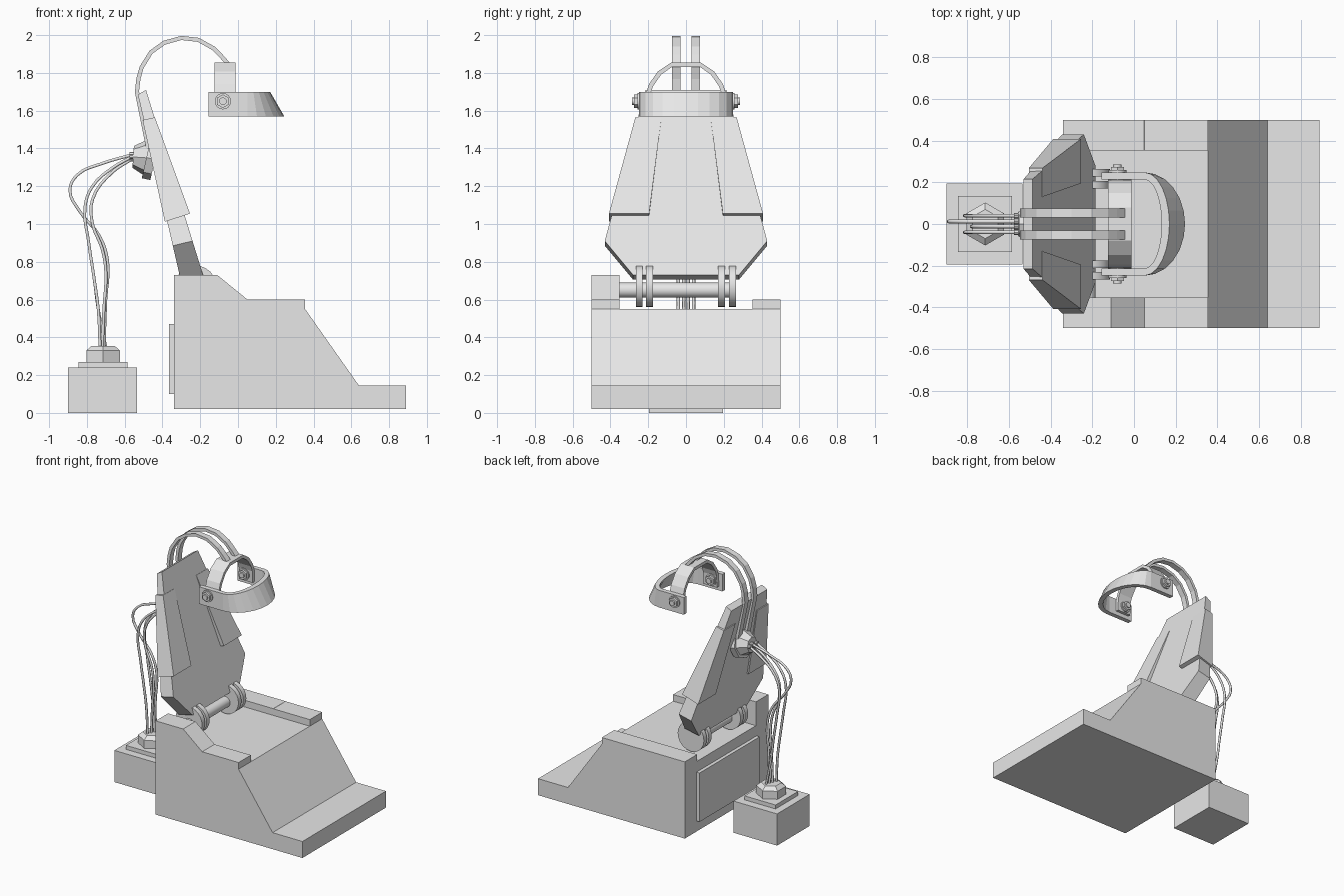
import bpy, bmesh, math
from mathutils import Vector

if "Cube" in bpy.data.objects:
    bpy.data.objects.remove(bpy.data.objects["Cube"], do_unlink=True)

grey = bpy.data.materials.new("light_grey")
grey.use_nodes = True
grey.diffuse_color = (0.8, 0.8, 0.8, 1)
grey.node_tree.nodes["Principled BSDF"].inputs["Base Color"].default_value = (0.8, 0.8, 0.8, 1)


def finish(name, bm, smooth=False):
    bmesh.ops.recalc_face_normals(bm, faces=bm.faces)
    mesh = bpy.data.meshes.new(name)
    bm.to_mesh(mesh)
    bm.free()
    mesh.materials.append(grey)
    ob = bpy.data.objects.new(name, mesh)
    bpy.context.collection.objects.link(ob)
    if smooth:
        activate(ob)
        bpy.ops.object.shade_smooth_by_angle(angle=math.radians(35))
    return ob


def activate(ob):
    bpy.ops.object.select_all(action='DESELECT')
    ob.select_set(True)
    bpy.context.view_layer.objects.active = ob


def loft(name, rings):
    """Closed solid through rings that have equal point counts."""
    bm = bmesh.new()
    vs = [[bm.verts.new(p) for p in ring] for ring in rings]
    for a, b in zip(vs, vs[1:]):
        for i in range(len(a)):
            j = (i + 1) % len(a)
            bm.faces.new((a[i], a[j], b[j], b[i]))
    bm.faces.new(vs[0])
    bm.faces.new(vs[-1])
    return finish(name, bm)


def box(name, x, y, z):
    return loft(name, [[(x[0], y[0], h), (x[1], y[0], h), (x[1], y[1], h), (x[0], y[1], h)] for h in z])


def rod(name, p0, p1, r0, r1=None, sides=24, smooth=True):
    p0, p1 = Vector(p0), Vector(p1)
    axis = p1 - p0
    bm = bmesh.new()
    bmesh.ops.create_cone(bm, cap_ends=True, segments=sides, radius1=r0,
                          radius2=r0 if r1 is None else r1, depth=axis.length)
    bm.transform(axis.to_track_quat('Z', 'Y').to_matrix().to_4x4())
    bmesh.ops.translate(bm, verts=bm.verts, vec=(p0 + p1) / 2)
    return finish(name, bm, smooth)


def strip(name, path, thick, place):
    """Flat bar following a 2D path; place(u, v) gives the two side points."""
    rings = []
    for i, p in enumerate(path):
        a, b = Vector(path[max(i - 1, 0)]), Vector(path[min(i + 1, len(path) - 1)])
        d = (b - a).normalized()
        n = Vector((-d.y, d.x)) * thick / 2
        outer, inner = place(*(Vector(p) + n)), place(*(Vector(p) - n))
        rings.append([outer[0], outer[1], inner[1], inner[0]])
    return loft(name, rings)


# Seat base: one profile, with the seat and the low armrest cut away
profile = [(-0.34, 0.02), (0.89, 0.02), (0.89, 0.145), (0.64, 0.145), (0.355, 0.55),
           (0.355, 0.60), (0.05, 0.60), (-0.11, 0.73), (-0.34, 0.73)]
base = loft("seat_base", [[(x, y, z) for x, z in profile] for y in (-0.5, 0.5)])
for cutter in (box("seat_cutter", (-1, 0.6), (-0.352, 0.352), (0.55, 1)),
               box("arm_cutter", (-1, 0.6), (0.3, 0.7), (0.601, 1))):
    cutter.hide_render = True
    activate(base)
    mod = base.modifiers.new("cut", 'BOOLEAN')
    mod.operation, mod.solver, mod.object = 'DIFFERENCE', 'EXACT', cutter
    bpy.ops.object.modifier_apply(modifier="cut")
    bpy.data.objects.remove(cutter, do_unlink=True)
box("rear_cover", (-0.366, -0.335), (-0.36, 0.36), (0.10, 0.47))

# Hinge
hx, hz = -0.225, 0.67
rod("hinge_bar", (hx, -0.36, 0.65), (hx, 0.26, 0.65), 0.04)
for y in (-0.248, -0.193, 0.188, 0.246):
    rod("hinge_disc", (hx, y - 0.018, hz), (hx, y + 0.018, hz), 0.11)

# Backrest panel
half = [(0.215, 1.71), (0.43, 0.91), (0.28, 0.73)]
outline = half + [(-y, z) for y, z in reversed(half)]
front = [(-0.487 + (1.71 - z) * 0.308, y, z) for y, z in outline]
back = [(-0.53 + (1.71 - z) * 0.231, y, z - 0.025) for y, z in outline]
loft("backrest", [front, back])

# Backrest side wings
for s in (-1, 1):
    front = [(-0.44, s * 0.13, 1.565), (-0.44, s * 0.268, 1.565),
             (-0.254, s * 0.408, 1.055), (-0.254, s * 0.195, 1.055)]
    back = [(-0.505, s * 0.13, 1.55), (-0.505, s * 0.268, 1.55),
            (-0.387, s * 0.408, 1.012), (-0.387, s * 0.195, 1.012)]
    loft("backrest_wing", [front, back])

# Overhead arms
path = [(-0.475, 1.40), (-0.535, 1.70), (-0.527, 1.77), (-0.51, 1.83), (-0.46, 1.91), (-0.39, 1.96),
        (-0.30, 1.985), (-0.21, 1.975), (-0.13, 1.93), (-0.09, 1.89), (-0.05, 1.845)]
for s in (-1, 1):
    strip("overhead_arm", path, 0.022,
          lambda x, z: ((x, s * 0.03, z), (x, s * 0.075, z)))

# Headset arch
half = [(0.203, 1.60), (0.2, 1.69), (0.185, 1.735), (0.14, 1.80), (0.078, 1.842)]
arch = half + [(-y, z) for y, z in reversed(half)]
strip("headset_arch", arch, 0.024, lambda y, z: ((-0.125, y, z), (-0.012, y, z)))

# Visor: a U-shaped band with a sloping front
z0, z1 = 1.57, 1.70
rings = []
for i in range(-1, 14):
    t = math.radians(-90 + 15 * min(max(i, 0), 12))
    c, s = max(math.cos(t), 0), math.sin(t)
    shift = -0.155 if i in (-1, 13) else 0.05
    rings.append([(shift + 0.195 * c, 0.248 * s, z0), (shift + 0.12 * c, 0.248 * s, z1),
                  (shift + 0.083 * c, 0.214 * s, z1), (shift + 0.158 * c, 0.214 * s, z0)])
loft("visor", rings)

# Visor bolts
bx, bz = -0.08, 1.65
for s in (-1, 1):
    rod("bolt_washer", (bx, s * 0.18, bz), (bx, s * 0.258, bz), 0.043)
    rod("bolt_nut", (bx, s * 0.165, bz), (bx, s * 0.274, bz), 0.036, sides=6, smooth=False)
    rod("bolt_end", (bx, s * 0.155, bz), (bx, s * 0.285, bz), 0.02, sides=12)

# Cable hub on the backrest
rod("hub_plate", (-0.44, 0, 1.342), (-0.485, 0, 1.352), 0.112, sides=8, smooth=False)
rod("hub", (-0.48, 0, 1.35), (-0.555, 0, 1.355), 0.1, 0.058, sides=8, smooth=False)

# Power box
box("power_box", (-0.9, -0.535), (-0.195, 0.195), (0, 0.24))
box("power_box_lid", (-0.845, -0.585), (-0.135, 0.135), (0.235, 0.27))
cx = -0.714
rod("socket", (cx, 0, 0.265), (cx, 0, 0.33), 0.103, sides=6, smooth=False)
rod("socket_bevel", (cx, 0, 0.33), (cx, 0, 0.355), 0.103, 0.07, sides=6, smooth=False)

# Cables
wide = [(-0.72, 1.32), (-0.85, 1.26), (-0.89, 1.18), (-0.84, 1.07), (-0.73, 0.93), (-0.69, 0.80), (-0.70, 0.60)]
middle = [(-0.66, 1.30), (-0.77, 1.20), (-0.81, 1.09), (-0.79, 0.90), (-0.76, 0.70), (-0.74, 0.55)]
tight = [(-0.67, 1.27), (-0.77, 1.13), (-0.77, 1.00), (-0.72, 0.87), (-0.70, 0.75), (-0.71, 0.55)]
for bends, y, dz in ((wide, 0.012, 0.01), (middle, 0.04, 0), (middle, -0.04, 0), (tight, -0.012, -0.012)):
    start = 1.357 + dz
    rod("cable_plug", (-0.55, y, start), (-0.575, y, start), 0.014, sides=10)
    points = [(-0.56, y, start)] + [(x, y, z) for x, z in bends] + [(cx + y * 0.4, y, 0.34)]
    curve = bpy.data.curves.new("cable", 'CURVE')
    curve.dimensions = '3D'
    curve.bevel_depth, curve.bevel_resolution, curve.resolution_u = 0.009, 1, 4
    spline = curve.splines.new('BEZIER')
    spline.bezier_points.add(len(points) - 1)
    for bp, p in zip(spline.bezier_points, points):
        bp.co = p
        bp.handle_left_type = bp.handle_right_type = 'AUTO'
    curve.materials.append(grey)
    cable = bpy.data.objects.new("cable", curve)
    bpy.context.collection.objects.link(cable)
    activate(cable)
    bpy.ops.object.convert(target='MESH')
